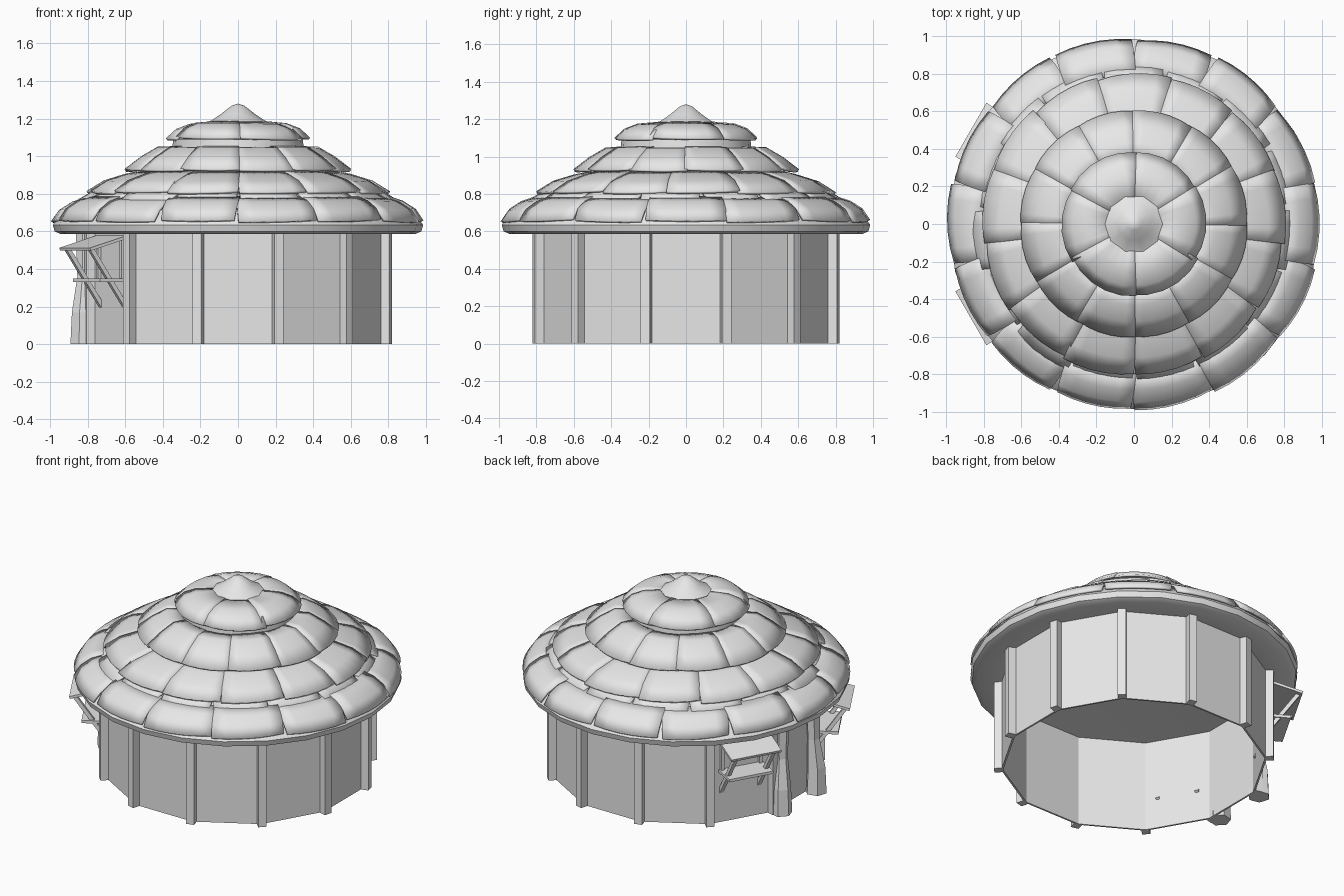
import bpy, bmesh, random
from math import radians, cos, sin, atan2, pi
from mathutils import Matrix, Vector

random.seed(4)
cube = bpy.data.objects.get("Cube")
if cube:
    bpy.data.objects.remove(cube)

grey = bpy.data.materials.new("plain grey")
grey.use_nodes = True
grey.diffuse_color = (0.8, 0.8, 0.8, 1)
grey.node_tree.nodes["Principled BSDF"].inputs["Base Color"].default_value = (0.8, 0.8, 0.8, 1)


def finish(name, bm, smooth=False, thickness=0):
    mesh = bpy.data.meshes.new(name)
    bm.to_mesh(mesh)
    bm.free()
    mesh.materials.append(grey)
    obj = bpy.data.objects.new(name, mesh)
    bpy.context.collection.objects.link(obj)
    if thickness:
        mod = obj.modifiers.new("thickness", "SOLIDIFY")
        mod.thickness = thickness
        mod.offset = -1
    if smooth:
        bpy.ops.object.select_all(action="DESELECT")
        obj.select_set(True)
        bpy.context.view_layer.objects.active = obj
        bpy.ops.object.shade_smooth_by_angle(angle=radians(35))
    return obj


def sheet(bm, profile, mid, half, segs, taper=0.0, bow=0.0, skew=0.0, grow=0.0):
    """Sweep a (radius, height) profile around z; taper narrows the outer end."""
    grid = []
    last = len(profile) - 1
    for i, (r, z) in enumerate(profile):
        t = i / last
        row = []
        for j in range(segs + 1):
            u = 2 * j / segs - 1
            a = mid + u * half * (1 - taper * t)
            rr = r + t * (grow - bow * u * u + skew * u)
            zz = z + t * (0.6 * bow * u * u - 0.6 * skew * u)
            row.append(bm.verts.new((rr * cos(a), rr * sin(a), zz)))
        grid.append(row)
    for upper, lower in zip(grid, grid[1:]):
        for j in range(segs):
            bm.faces.new((upper[j], lower[j], lower[j + 1], upper[j + 1]))


def lathe(name, profile, sides, smooth=True, start=0.0, thickness=0):
    bm = bmesh.new()
    sheet(bm, profile, start + pi, pi, sides)
    bmesh.ops.remove_doubles(bm, verts=bm.verts, dist=1e-4)
    return finish(name, bm, smooth, thickness)


def box(bm, frame, centre, size, tilt=0.0):
    m = (frame @ Matrix.Translation(centre) @ Matrix.Rotation(tilt, 4, "Y")
         @ Matrix.Diagonal((*size, 1)))
    bmesh.ops.create_cube(bm, size=1, matrix=m)


def bar(bm, frame, p, q, side, width, depth):
    """Beam in the radial plane from p to q, both (radius, height)."""
    d = Vector(q) - Vector(p)
    mid = (Vector(p) + Vector(q)) / 2
    box(bm, frame, (mid.x, side, mid.y), (d.length, width, depth), -atan2(d.y, d.x))


# Twelve-sided wall with a square post on every corner
lathe("wall", [(0.80, 0.61), (0.80, 0.0)], 12, False, radians(15), 0.012)
bm = bmesh.new()
for k in range(12):
    turn = Matrix.Rotation(radians(15 + 30 * k), 4, "Z")
    box(bm, turn, (0.817, 0, 0.305), (0.05, 0.05, 0.61))
finish("wall_posts", bm)

# Solid roof body with a rounded eave and flat underside
lathe("roof_body", [(0, 1.18), (0.25, 1.14), (0.345, 1.09), (0.35, 1.04), (0.42, 1.0),
                    (0.55, 0.905), (0.70, 0.82), (0.80, 0.765), (0.90, 0.715),
                    (0.955, 0.675), (0.985, 0.635), (0.975, 0.6), (0.94, 0.585),
                    (0.80, 0.6), (0, 0.6)], 24)

# Overlapping roof plates, row by row:
# profile, plate count, overlap, taper, unevenness
rows = {
    "eave_plates": ([(0.80, 0.785), (0.88, 0.758), (0.945, 0.715), (0.985, 0.655)],
                    14, 1.06, 0.10, 0.010),
    "under_plates": ([(0.68, 0.84), (0.77, 0.81), (0.85, 0.76)], 15, 1.05, 0.14, 0.012),
    "lower_plates": ([(0.50, 0.925), (0.60, 0.902), (0.71, 0.867), (0.80, 0.81)],
                     13, 1.08, 0.08, 0.010),
    "middle_plates": ([(0.34, 1.05), (0.43, 1.045), (0.52, 0.992), (0.605, 0.927)],
                      12, 1.05, 0.0, 0.003),
    "upper_plates": ([(0.12, 1.185), (0.26, 1.172), (0.33, 1.145), (0.385, 1.095)],
                     6, 1.06, 0.0, 0.006),
}
for name, (profile, count, overlap, taper, rough) in rows.items():
    bm = bmesh.new()
    for k in range(count):
        lift = 0.004 * (k % 2)
        plate = [(r, z + lift) for r, z in profile]
        sheet(bm, plate, 2 * pi * (k + 0.5) / count - pi / 2, overlap * pi / count, 5,
              taper * random.uniform(0.4, 1.6), 0.006,
              random.uniform(-rough, rough), random.uniform(0, rough))
    finish(name, bm, True, 0.014)

# Pointed cap
lathe("roof_cap", [(0, 1.28), (0.035, 1.268), (0.09, 1.225), (0.135, 1.195),
                   (0.155, 1.185), (0.15, 1.17), (0, 1.17)], 10)

# Crooked trunks flanking the doorway
trunk = [(0.068, 0.0, 0.0), (0.06, 0.17, 0.0), (0.04, 0.36, -0.012), (0.05, 0.61, -0.015)]
for name, side in (("left_door_trunk", 1), ("right_door_trunk", -1)):
    bm = bmesh.new()
    base = Matrix.Rotation(pi + side * radians(12.5), 4, "Z")
    rings = []
    for radius, z, lean in trunk:
        rings.append([bm.verts.new(base @ Vector((0.845 + lean + radius * cos(a * pi / 3),
                                                  side * lean + radius * sin(a * pi / 3), z)))
                      for a in range(6)])
    for low, high in zip(rings, rings[1:]):
        for a in range(6):
            b = (a + 1) % 6
            bm.faces.new((low[a], low[b], high[b], high[a]))
    bm.faces.new(rings[0][::-1])
    bm.faces.new(rings[-1])
    finish(name, bm)

# Window awnings with shelf, uprights and slanted braces
for name, angle in (("back_awning", 150), ("front_awning", 210)):
    bm = bmesh.new()
    frame = Matrix.Rotation(radians(angle), 4, "Z")
    bar(bm, frame, (0.775, 0.57), (1.0, 0.505), 0, 0.33, 0.016)
    bar(bm, frame, (0.775, 0.34), (0.93, 0.34), 0, 0.29, 0.018)
    for side in (-0.125, 0.125):
        bar(bm, frame, (0.76, 0.195), (0.975, 0.505), side, 0.024, 0.024)
        bar(bm, frame, (0.785, 0.34), (0.785, 0.56), side, 0.02, 0.02)
    finish(name, bm)
